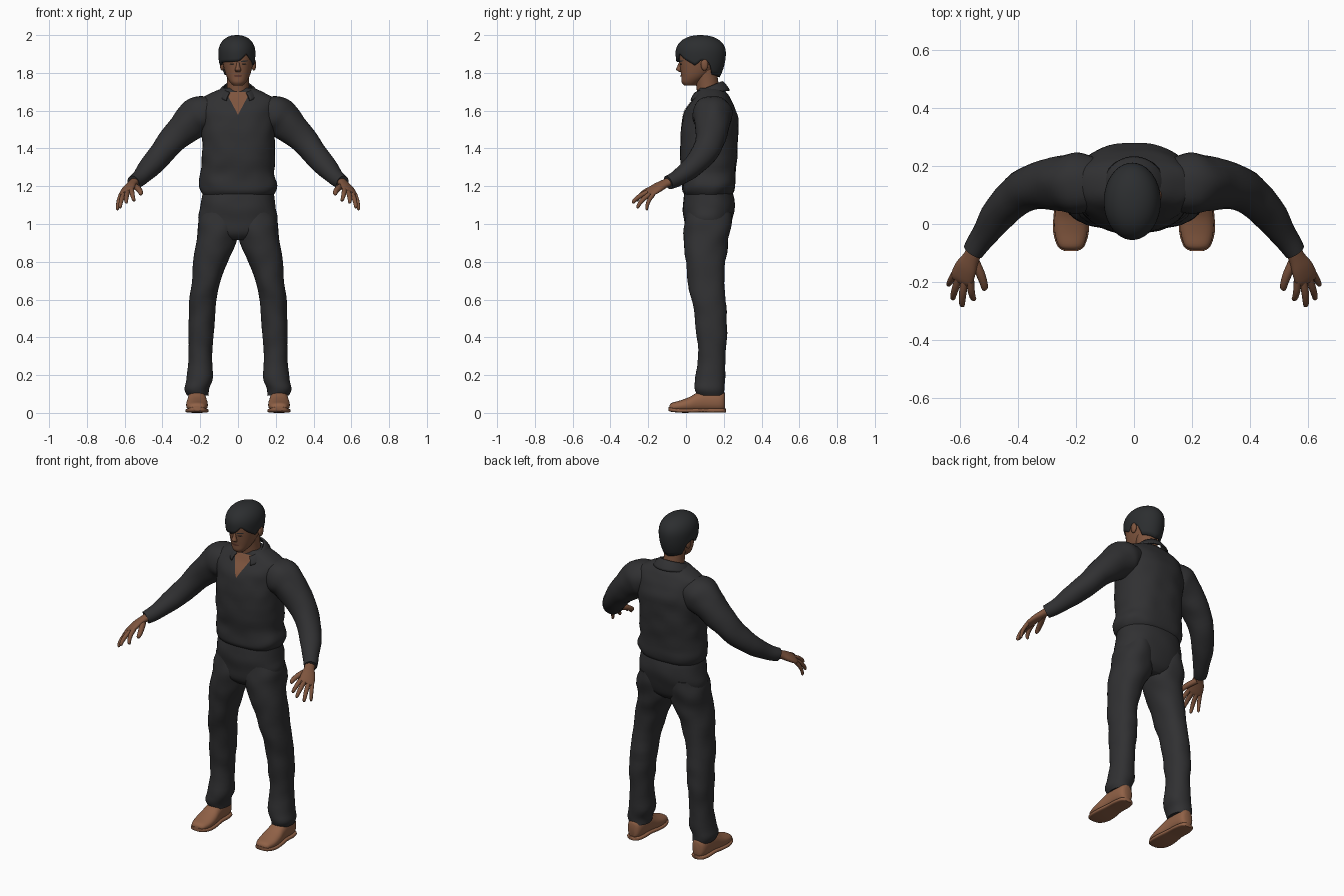
import bpy, bmesh, math
from mathutils import Vector, noise
from mathutils.bvhtree import BVHTree

if "Cube" in bpy.data.objects:
    bpy.data.objects.remove(bpy.data.objects["Cube"])

X, Y, Z = Vector((1, 0, 0)), Vector((0, 1, 0)), Vector((0, 0, 1))
INSIDE = Vector((0, 0.13, 1.6))


def material(name, rgb):
    m = bpy.data.materials.new(name)
    m.diffuse_color = (*rgb, 1)
    m.use_nodes = True
    m.node_tree.nodes["Principled BSDF"].inputs["Base Color"].default_value = m.diffuse_color
    return m


CLOTH = material("black cloth", (0.03, 0.03, 0.032))
HAIR = material("black hair", (0.025, 0.027, 0.029))
SKIN = material("brown skin", (0.21, 0.09, 0.048))
SHOE = material("tan leather", (0.28, 0.12, 0.062))
LIP = material("dark lip", (0.12, 0.042, 0.028))
EYE = material("dark eye", (0.02, 0.014, 0.011))


def surface(name, f, nu, nv, mat, wrap=True, cap=False, mirror=False, thick=0):
    """Mesh grid from f(u, v); optional caps, mirrored copy and thickness."""
    bm = bmesh.new()
    n = nu if wrap else nu + 1
    rows = [[bm.verts.new(f(i / nu, j / nv)) for i in range(n)] for j in range(nv + 1)]
    for a, b in zip(rows, rows[1:]):
        for i in range(nu):
            k = (i + 1) % n
            bm.faces.new((a[i], a[k], b[k], b[i]))
    if cap:
        bm.faces.new(rows[0])
        bm.faces.new(rows[-1])
    bmesh.ops.remove_doubles(bm, verts=bm.verts, dist=1e-5)
    bmesh.ops.recalc_face_normals(bm, faces=bm.faces)
    if not cap and any(e.is_boundary for e in bm.edges):
        if sum(p.normal.dot(p.calc_center_median() - INSIDE) for p in bm.faces) < 0:
            bmesh.ops.reverse_faces(bm, faces=bm.faces)
    me = bpy.data.meshes.new(name)
    bm.to_mesh(me)
    bm.free()
    me.materials.append(mat)
    ob = bpy.data.objects.new(name, me)
    bpy.context.collection.objects.link(ob)
    bpy.ops.object.select_all(action='DESELECT')
    ob.select_set(True)
    bpy.context.view_layer.objects.active = ob
    bpy.ops.object.shade_smooth_by_angle(angle=math.radians(50))
    if thick:
        mod = ob.modifiers.new("thickness", 'SOLIDIFY')
        mod.thickness, mod.offset = thick, -1
    if mirror:
        ob.modifiers.new("mirror", 'MIRROR').use_mirror_merge = False
    return ob


def spline(st, t):
    """Smooth interpolation through stations, t in 0..1."""
    n = len(st) - 1
    x = min(max(t, 0), 1) * n
    i = min(int(x), n - 1)
    f = x - i
    quad = zip(st[max(i - 1, 0)], st[i], st[i + 1], st[min(i + 2, n)])
    return [b + 0.5 * f * (c - a + f * (2 * a - 5 * b + 4 * c - d + f * (3 * (b - c) + d - a)))
            for a, b, c, d in quad]


def loft(name, st, mat, axes=(X, Y), ref=None, power=2.0, fold=0, sides=24, per=4, mirror=False):
    """Skin superellipse sections (x, y, z, ra, rb); ref makes them follow the path."""
    def f(u, v):
        s = spline(st, v)
        c = Vector(s[:3])
        a, b = axes
        if ref:
            t = (Vector(spline(st, v + .01)[:3]) - Vector(spline(st, v - .01)[:3])).normalized()
            a = (ref - t * ref.dot(t)).normalized()
            b = t.cross(a)
        ca, sa = math.cos(math.tau * u), math.sin(math.tau * u)
        e = 2 / power
        p = (c + a * s[3] * math.copysign(abs(ca) ** e, ca)
             + b * s[4] * math.copysign(abs(sa) ** e, sa))
        return p + (p - c) * fold * noise.noise(Vector((p.x * 11, p.y * 11, p.z * 13)))
    return surface(name, f, sides, (len(st) - 1) * per, mat, cap=True, mirror=mirror)


def upright(rows, x=0):
    """Rows of (z, rx, cy, ry) to stations."""
    return [(x, cy, z, rx, ry) for z, rx, cy, ry in rows]


def ellipsoid(name, c, r, mat, mirror=False):
    def f(u, v):
        a, p = math.tau * u, math.pi * v
        return Vector((c[0] + r[0] * math.sin(p) * math.cos(a),
                       c[1] + r[1] * math.sin(p) * math.sin(a), c[2] + r[2] * math.cos(p)))
    return surface(name, f, 16, 10, mat, mirror=mirror)


def front_of(ob):
    """Function giving the front y of an object at (x, z)."""
    tree = BVHTree.FromPolygons([v.co for v in ob.data.vertices],
                                [tuple(p.vertices) for p in ob.data.polygons])

    def y(x, z):
        hit = tree.ray_cast(Vector((x, -1, z)), Y)[0]
        return hit.y if hit else 0.06
    return y


# Shirt body
torso = loft("shirt_body", upright([
    (1.155, .185, .118, .125), (1.175, .2, .12, .138), (1.205, .208, .122, .142),
    (1.26, .198, .12, .14), (1.35, .193, .12, .15), (1.45, .193, .122, .153),
    (1.55, .2, .13, .148), (1.61, .205, .13, .13), (1.66, .195, .135, .1),
    (1.69, .15, .135, .083), (1.72, .08, .13, .06)]), CLOTH, power=2.4, fold=.05, sides=48)

# Sleeves
loft("sleeves", [
    (.12, .14, 1.60, .075, .09), (.19, .14, 1.58, .1, .11), (.25, .14, 1.54, .098, .092),
    (.33, .13, 1.46, .077, .08), (.40, .10, 1.38, .067, .07), (.46, .04, 1.31, .058, .06),
    (.52, -.045, 1.245, .044, .045), (.553, -.095, 1.22, .037, .037)],
    CLOTH, ref=Z, fold=.09, mirror=True, sides=28)

# Trousers
loft("trouser_seat", upright([
    (.915, .09, .11, .08), (.95, .17, .112, .112), (1.02, .207, .117, .127),
    (1.08, .2, .12, .138), (1.13, .192, .12, .135), (1.18, .185, .12, .125)]),
    CLOTH, power=2.3, fold=.03, sides=40)
loft("trouser_legs", [(cx, cy, z, rx, ry) for z, cx, rx, cy, ry in [
    (.092, .212, .056, .13, .074), (.13, .217, .066, .125, .08), (.19, .202, .07, .13, .076),
    (.3, .2, .063, .137, .073), (.42, .195, .067, .136, .08), (.53, .19, .069, .13, .085),
    (.65, .178, .072, .112, .094), (.8, .146, .09, .102, .104), (.9, .114, .108, .106, .117),
    (1.0, .108, .105, .115, .125), (1.06, .1, .09, .12, .12)]],
    CLOTH, power=2.15, fold=.08, mirror=True, sides=32)

# Shoes and soles
loft("shoes", [(.217, y, z, rx, rz) for y, rx, z, rz in [
    (-.088, .022, .028, .012), (-.075, .042, .032, .021), (-.03, .056, .037, .029),
    (.02, .057, .045, .04), (.06, .052, .056, .052), (.1, .049, .064, .058),
    (.17, .046, .064, .058), (.198, .036, .062, .052), (.207, .02, .06, .04)]],
    SHOE, axes=(X, Z), power=2.3, mirror=True)
loft("shoe_soles", [(.217, y, z, rx, .011) for y, rx, z in [
    (-.093, .022, .022), (-.078, .045, .017), (-.03, .061, .012), (.03, .06, .012),
    (.09, .052, .014), (.15, .051, .012), (.195, .042, .012), (.211, .022, .012)]],
    SHOE, axes=(X, Z), power=4, mirror=True)

# Hands
ACROSS = Vector((.85, .37, -.37))
loft("palms", [
    (.542, -.078, 1.228, .029, .024), (.56, -.115, 1.212, .03, .021),
    (.578, -.15, 1.193, .04, .02), (.592, -.185, 1.172, .043, .016),
    (.597, -.2, 1.163, .034, .009)], SKIN, ref=ACROSS, mirror=True)


def finger(name, root, tip, r, bend):
    a, b = Vector(root), Vector(tip)
    bend = Vector(bend)
    pts = [a, a.lerp(b, .4) + bend, a.lerp(b, .75) + bend * .8, a.lerp(b, .95), b]
    loft(name, [(*p, r * k, r * k) for p, k in zip(pts, (1.05, 1, .85, .65, .25))],
         SKIN, ref=ACROSS, sides=12, per=3, mirror=True)


KNUCKLE = Vector((.592, -.184, 1.17))
for name, k, tip, r in [("index_fingers", -.034, (.55, -.262, 1.122), .0125),
                        ("middle_fingers", -.012, (.592, -.285, 1.112), .013),
                        ("ring_fingers", .011, (.625, -.26, 1.085), .0125),
                        ("little_fingers", .032, (.639, -.21, 1.074), .011)]:
    finger(name, KNUCKLE + ACROSS * k, tip, r, (.003, -.006, .005))
finger("thumbs", (.553, -.12, 1.203), (.512, -.228, 1.158), .016, (-.006, -.004, .004))

# Neck and head
loft("neck", upright([(1.65, .068, .122, .062), (1.7, .06, .118, .06),
                      (1.76, .058, .11, .06), (1.83, .06, .1, .06)]), SKIN)
head = loft("head", upright([
    (1.733, .026, .02, .03), (1.75, .042, .025, .048), (1.78, .06, .045, .07),
    (1.82, .073, .064, .094), (1.87, .082, .075, .11), (1.92, .085, .08, .114),
    (1.96, .068, .078, .088), (1.985, .032, .075, .04)]), SKIN, power=2.15, sides=40)
loft("nose", [(0, -.026, 1.862, .007, .008), (0, -.034, 1.835, .01, .012),
              (0, -.037, 1.817, .017, .015), (0, -.028, 1.806, .012, .008)], SKIN, sides=16)
ellipsoid("ears", (.084, .098, 1.843), (.012, .02, .031), SKIN, mirror=True)

# Painted face details
face_y = front_of(head)


def patch(name, cx, cz, rx, rz, mat, slope=0, mirror=False):
    def f(u, v):
        a = math.tau * u
        dx = rx * v * math.cos(a)
        x, z = cx + dx, cz + rz * v * math.sin(a) + slope * dx
        return Vector((x, face_y(x, z) - .003, z))
    surface(name, f, 16, 3, mat, mirror=mirror)


patch("eyes", .032, 1.846, .012, .0045, EYE, mirror=True)
patch("eyebrows", .034, 1.862, .019, .004, HAIR, slope=.12, mirror=True)
patch("lips", 0, 1.784, .023, .006, LIP)

# Hair: a shell from the crown down to a hairline given by angle from the front
HAIRLINE = [(-180, 1.775), (-125, 1.79), (-112, 1.85), (-92, 1.868), (-76, 1.838),
            (-60, 1.855), (0, 1.86), (12, 1.866), (32, 1.902), (50, 1.872), (64, 1.855),
            (76, 1.838), (92, 1.868), (112, 1.85), (125, 1.79), (180, 1.775)]


def hair(u, v):
    deg = u * 360 - 180
    for (a0, z0), (a1, z1) in zip(HAIRLINE, HAIRLINE[1:]):
        if a0 <= deg <= a1:
            low = z0 + (z1 - z0) * (deg - a0) / (a1 - a0)
            break
    z = 2.0 - (2.0 - low) * v ** 1.8
    h = (z - 1.905) / .095
    s = max(0, 1 - h ** 2.2) ** (1 / 2.2) if h > 0 else 1 - .25 * ((1.905 - z) / .13) ** 2
    a = math.radians(deg)
    return Vector((-.006 + .098 * s * math.sin(a), .078 - .133 * s * math.cos(a), z))


surface("hair", hair, 72, 16, HAIR, thick=.012)

# Open neckline and collar
chest_y = front_of(torso)


def neckline(u, v):
    z, x = 1.578 + .122 * v, (u - .5) * .13 * v
    return Vector((x, chest_y(x, z) - .004, z))


surface("open_neckline", neckline, 10, 12, SKIN, wrap=False)


def collar(u, v):
    a = math.radians(35 + 290 * u)
    w = (1 + math.cos(a)) / 2
    top = Vector((.078 * math.sin(a), .113 - .08 * math.cos(a), 1.757 - .065 * w))
    low = Vector((.112 * math.sin(a), .118 - .115 * math.cos(a), 1.708 - .062 * w ** 1.5))
    return top.lerp(low, v) + Vector((math.sin(a), -math.cos(a), .6)) * .012 * v * (1 - v)


surface("collar", collar, 40, 5, CLOTH, wrap=False, thick=.008)
